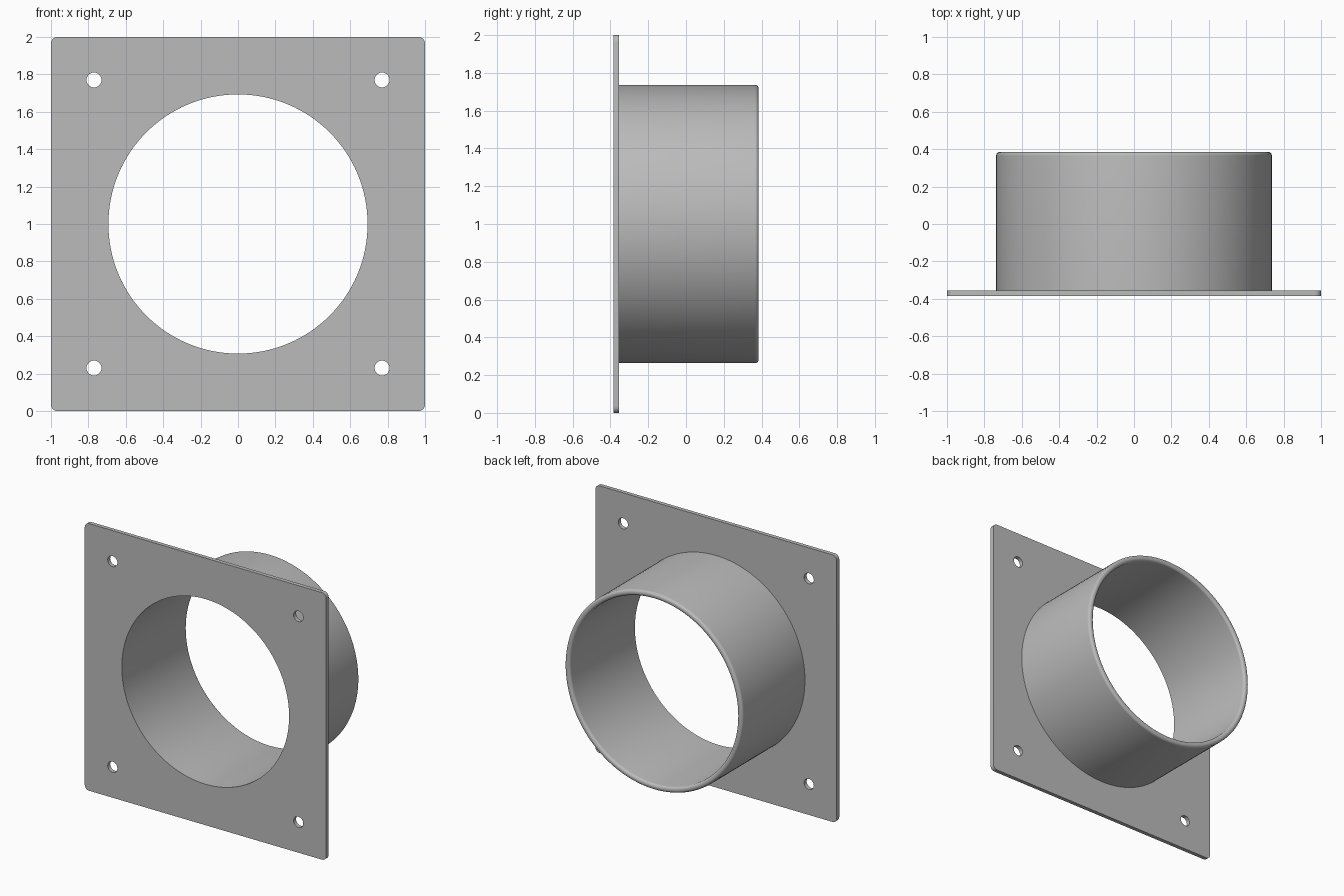
import bpy, bmesh
from math import pi, cos, sin, radians
from mathutils import Matrix

if "Cube" in bpy.data.objects:
    bpy.data.objects.remove(bpy.data.objects["Cube"], do_unlink=True)

FRONT, BACK, THICK = -0.385, 0.385, 0.03
OUTER, INNER, ROUND = 0.737, 0.693, 0.02
CORNER, HOLE, HOLE_POS = 0.035, 0.04, 0.77

metal = bpy.data.materials.new("grey_metal")
metal.use_nodes = True
GREY = (0.5, 0.5, 0.5, 1)
metal.diffuse_color = GREY
bsdf = next(n for n in metal.node_tree.nodes if n.type == 'BSDF_PRINCIPLED')
bsdf.inputs["Base Color"].default_value = GREY


def arc(cx, cy, r, start, end, steps):
    angles = [start + (end - start) * i / steps for i in range(steps + 1)]
    return [(cx + r * cos(a), cy + r * sin(a)) for a in angles]


def finish(name, bm):
    bmesh.ops.remove_doubles(bm, verts=bm.verts, dist=1e-5)
    bmesh.ops.recalc_face_normals(bm, faces=bm.faces)
    mesh = bpy.data.meshes.new(name)
    bm.to_mesh(mesh)
    bm.free()
    mesh.materials.append(metal)
    obj = bpy.data.objects.new(name, mesh)
    bpy.context.collection.objects.link(obj)
    bpy.ops.object.select_all(action='DESELECT')
    obj.select_set(True)
    bpy.context.view_layer.objects.active = obj
    bpy.ops.object.shade_smooth_by_angle(angle=radians(35))
    return obj


# Flange plate: rounded square outline with a bore and four screw holes
outline = []
for i, (sx, sy) in enumerate([(1, 1), (-1, 1), (-1, -1), (1, -1)]):
    c = 1 - CORNER
    outline += arc(sx * c, sy * c, CORNER, i * pi / 2, (i + 1) * pi / 2, 6)
loops = [outline, arc(0, 0, INNER, 0, 2 * pi, 128)[:-1]]
for sx in (-1, 1):
    for sy in (-1, 1):
        loops.append(arc(sx * HOLE_POS, sy * HOLE_POS, HOLE, 0, 2 * pi, 32)[:-1])

curve = bpy.data.curves.new("flange_outline", 'CURVE')
curve.dimensions = '2D'
curve.fill_mode = 'BOTH'
curve.extrude = THICK / 2
for loop in loops:
    spline = curve.splines.new('POLY')
    spline.points.add(len(loop) - 1)
    for point, (x, y) in zip(spline.points, loop):
        point.co = (x, y, 0, 1)
    spline.use_cyclic_u = True
helper = bpy.data.objects.new("flange_outline", curve)
bpy.context.collection.objects.link(helper)
bpy.context.view_layer.update()
filled = bpy.data.meshes.new_from_object(
    helper.evaluated_get(bpy.context.evaluated_depsgraph_get()))
bm = bmesh.new()
bm.from_mesh(filled)
bpy.data.objects.remove(helper)
bpy.data.meshes.remove(filled)
bmesh.ops.transform(bm, verts=bm.verts, matrix=Matrix.Translation(
    (0, FRONT + THICK / 2, 1)) @ Matrix.Rotation(pi / 2, 4, 'X'))
finish("flange_plate", bm)

# Duct collar: wall profile with a rounded rim, spun around the y axis
profile = [(OUTER, FRONT + THICK)]
profile += arc(OUTER - ROUND, BACK - ROUND, ROUND, 0, pi / 2, 6)
profile += arc(INNER + ROUND, BACK - ROUND, ROUND, pi / 2, pi, 6)
profile += [(INNER, FRONT + THICK)]
bm = bmesh.new()
verts = [bm.verts.new((r, y, 1)) for r, y in profile]
edges = [bm.edges.new(pair) for pair in zip(verts, verts[1:])]
bmesh.ops.spin(bm, geom=verts + edges, cent=(0, 0, 1), axis=(0, 1, 0),
               angle=2 * pi, steps=128)
finish("duct_collar", bm)
